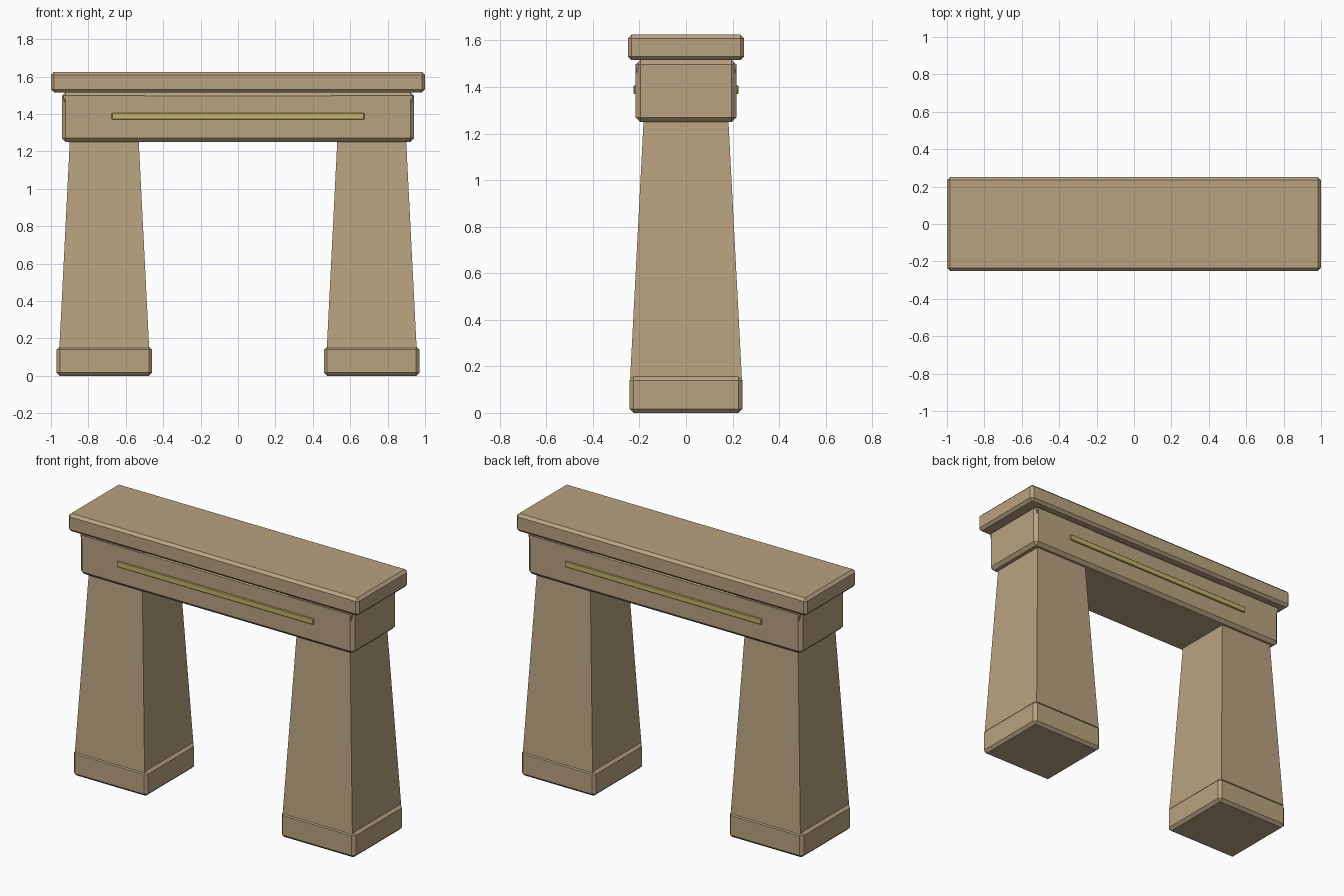
import bpy
import bmesh

if "Cube" in bpy.data.objects:
    bpy.data.objects.remove(bpy.data.objects["Cube"], do_unlink=True)


def make_material(name, rgb):
    mat = bpy.data.materials.new(name)
    mat.use_nodes = True
    mat.diffuse_color = (*rgb, 1)
    mat.node_tree.nodes["Principled BSDF"].inputs["Base Color"].default_value = (*rgb, 1)
    return mat


stone = make_material("sandstone", (0.485, 0.365, 0.216))
gold = make_material("pale_gold", (0.54, 0.45, 0.135))


def block(name, centre, bottom, top, z0, z1, mat, chamfer=0):
    """Block with separate bottom and top half sizes, optionally chamfered."""
    bm = bmesh.new()
    bmesh.ops.create_cube(bm, size=2)
    for v in bm.verts:
        half = top if v.co.z > 0 else bottom
        v.co.x = centre[0] + v.co.x * half[0]
        v.co.y = centre[1] + v.co.y * half[1]
        v.co.z = z1 if v.co.z > 0 else z0
    if chamfer:
        bmesh.ops.bevel(bm, geom=bm.edges[:], offset=chamfer,
                        segments=1, affect='EDGES')
    mesh = bpy.data.meshes.new(name)
    bm.to_mesh(mesh)
    bm.free()
    mesh.materials.append(mat)
    obj = bpy.data.objects.new(name, mesh)
    bpy.context.collection.objects.link(obj)
    return obj


# Pillars: chamfered plinth, tapered shaft, flared capital set into the lintel
for side, sign in (("left", 1), ("right", -1)):
    c = (sign * 0.715, 0)
    block(side + "_plinth", c, (0.255, 0.243), (0.255, 0.243), 0, 0.157, stone, 0.017)
    block(side + "_shaft", c, (0.24, 0.24), (0.184, 0.182), 0.148, 1.26, stone)
    block(side + "_capital", c, (0.184, 0.182), (0.219, 0.217), 1.26, 1.499, stone)

# Lintel and overhanging cap slab
block("lintel", (0, 0), (0.942, 0.216), (0.942, 0.216), 1.25, 1.516, stone, 0.02)
block("cap_slab", (0, 0), (1, 0.25), (1, 0.25), 1.515, 1.625, stone, 0.016)

# Inlaid strips on both long faces
for side, sign in (("front", -1), ("back", 1)):
    block(side + "_strip", (0, sign * 0.216), (0.675, 0.009), (0.675, 0.009),
          1.37, 1.406, gold, 0.003)
